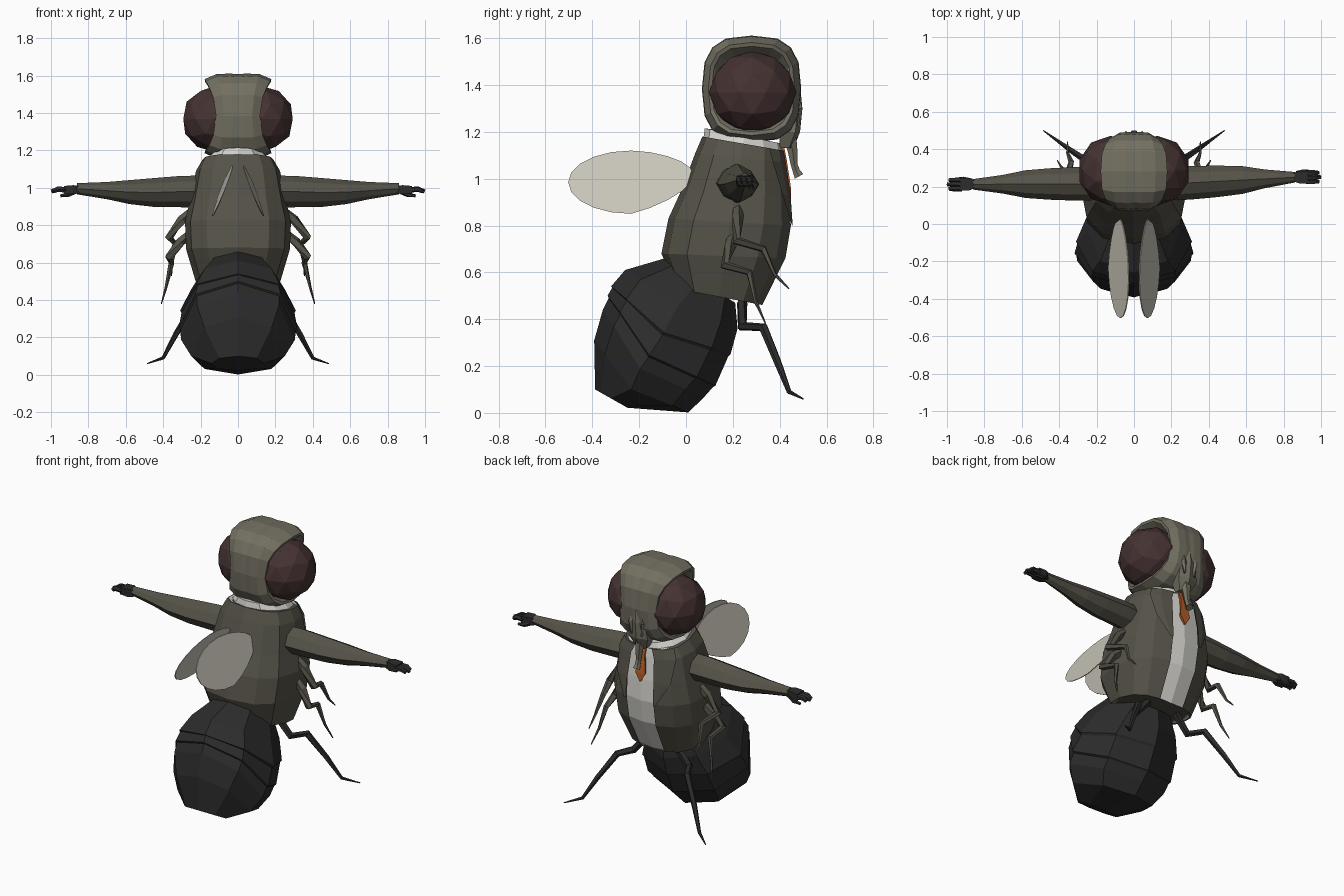
import bpy, bmesh, math
from math import sin, cos, radians, pi
from mathutils import Vector, Matrix

if "Cube" in bpy.data.objects:
    bpy.data.objects.remove(bpy.data.objects["Cube"])


def material(name, rgb):
    m = bpy.data.materials.new(name)
    m.diffuse_color = (*rgb, 1)
    m.use_nodes = True
    m.node_tree.nodes["Principled BSDF"].inputs["Base Color"].default_value = m.diffuse_color
    return m


SUIT = material("suit", (0.09, 0.085, 0.064))
SKIN = material("skin", (0.17, 0.16, 0.12))
DARK = material("dark_shell", (0.025, 0.025, 0.026))
EYE = material("eye_red", (0.06, 0.032, 0.032))
WHITE = material("shirt_white", (0.68, 0.67, 0.63))
ORANGE = material("tie_orange", (0.45, 0.11, 0.02))
WING = material("wing_grey", (0.58, 0.56, 0.48))


def finish(name, bm, mat):
    bmesh.ops.recalc_face_normals(bm, faces=bm.faces)
    me = bpy.data.meshes.new(name)
    bm.to_mesh(me)
    bm.free()
    me.materials.append(mat)
    ob = bpy.data.objects.new(name, me)
    bpy.context.collection.objects.link(ob)
    return ob


def loft(name, rings, mat, closed=True, caps=(True, True)):
    bm = bmesh.new()
    vs = [[bm.verts.new(p) for p in r] for r in rings]
    n = len(vs[0])
    for a, b in zip(vs, vs[1:]):
        for i in range(n if closed else n - 1):
            j = (i + 1) % n
            bm.faces.new((a[i], a[j], b[j], b[i]))
    for r, c in ((vs[0], caps[0]), (vs[-1], caps[1])):
        if c:
            bm.faces.new(r)
    return finish(name, bm, mat)


def spow(v, e):
    return math.copysign(abs(v) ** e, v)


def ring(back, front, w, angles, e=1.0, scale=1.0, bulge=0.0):
    """Tilted oval through a back and a front (y, z) point; angle 0 is the front."""
    b, f = Vector((0, *back)), Vector((0, *front))
    c, h = (b + f) / 2, (f - b) / 2 * scale
    axis = Vector((0, h.z, -h.y)).normalized()
    return [c + h * spow(cos(radians(a)), e) + Vector((w * scale * spow(sin(radians(a)), e), 0, 0))
            + axis * bulge * sin(radians(a)) ** 4 for a in angles]


def tube(name, path, radii, mat, n=5):
    pts = [Vector(p) for p in path]
    rings = []
    for i, p in enumerate(pts):
        d = (pts[min(i + 1, len(pts) - 1)] - pts[max(i - 1, 0)]).normalized()
        q = d.to_track_quat('Z', 'Y')
        rings.append([p + q @ Vector((radii[i] * cos(2 * pi * k / n), radii[i] * sin(2 * pi * k / n), 0))
                      for k in range(n)])
    return loft(name, rings, mat)


# abdomen: overlapping plates bent along the sides, small steps between them
octo = range(0, 360, 45)
plates = [((-.09, .66), (.21, .47), .17, .0), ((-.26, .61), (.22, .36), .25, .03),
          ((-.32, .54), (.19, .25), .31, .06), ((-.315, .535), (.18, .24), .302, .065),
          ((-.335, .50), (.125, .115), .318, .08), ((-.33, .49), (.115, .11), .308, .08),
          ((-.355, .44), (.075, .065), .305, .085), ((-.392, .31), (.01, .002), .25, .07),
          ((-.388, .10), (-.25, .022), .14, .0)]
loft("abdomen", [ring(b, f, w, octo, .96, 1, u) for b, f, w, u in plates], DARK)

# torso: closed boxy shirt inside an open jacket
BOXY = .76
torso = [((.07, 1.18), (.415, 1.12), .19), ((.04, 1.11), (.425, 1.07), .225),
         ((-.02, .95), (.445, .93), .255), ((-.075, .83), (.453, .80), .283),
         ((-.105, .68), (.43, .66), .277), ((-.04, .53), (.33, .46), .225)]
front_gap = [12, 15, 15, 13, 13, 15]
full = range(0, 360, 30)
loft("shirt", [ring(*t, full, BOXY, .965) for t in torso], WHITE)
jacket = []
for t, g in zip(torso, front_gap):
    half = [g, 38, 64, 90, 120, 150]
    jacket.append(ring(*t, half + [180] + [360 - a for a in reversed(half)], BOXY))
loft("jacket", jacket, SUIT, closed=False)

# lapels lying on the jacket front
for s, side in ((1, "right"), (-1, "left")):
    spread = [(12, 56), (14, 52), (14, 38), (13, 16)]
    loft("lapel_" + side, [ring(*t, [s * a, s * (a + b) / 2, s * b], BOXY, 1.03)
                           for t, (a, b) in zip(torso, spread)], SUIT, False, (False, False))

# shirt collar and tie
loft("collar", [ring((.075, 1.175), (.42, 1.11), .18, full),
                ring((.08, 1.215), (.41, 1.15), .14, full),
                ring((.12, 1.21), (.37, 1.15), .11, full)], WHITE, caps=(False, True))
loft("tie", [[(-w, y, z), (w, y, z), (w * .6, y - .03, z), (-w * .6, y - .03, z)]
             for w, y, z in ((.026, .42, 1.13), (.018, .43, 1.08), (.034, .447, .97), (.004, .449, .92))], ORANGE)

# head: side outline swept across, pinched between the eyes, with eye sockets
outline = []
for k in range(16):
    a = 2 * pi * k / 16
    outline.append((.212 * spow(cos(a), .68), .228 * spow(sin(a), .72), .115 + .06 * abs(sin(a)) ** 1.5))
stations = [(.6, .6), (.95, .77), (1, .80), (1.02, .87), (.66, .985), (.25, 1)]
stations = [(-s, k) for s, k in stations] + [(0, .985)] + stations[::-1]
loft("head", [[(s * x, .28 + y * k, 1.383 + z * k) for y, z, x in outline] for s, k in stations], SKIN)

# muzzle ridge and hanging proboscis
loft("muzzle", [[(-w, .40, z), (-w, y - .02, z), (0, y, z), (w, y - .02, z), (w, .40, z)]
                for w, y, z in ((.03, .485, 1.42), (.05, .497, 1.30), (.065, .487, 1.2), (.035, .46, 1.13))], SKIN)
tube("proboscis", [(0, .44, 1.19), (0, .455, 1.12), (0, .462, 1.06), (0, .472, 1.03), (0, .483, 1.01)],
     [.035, .024, .017, .018, .024], SKIN, 6)

LEGS = {
    "upper_leg": [(.24, .22, .88), (.30, .22, .83), (.37, .215, .735), (.335, .33, .70), (.355, .38, .59), (.355, .44, .53)],
    "middle_leg": [(.25, .20, .76), (.31, .19, .71), (.37, .165, .63), (.355, .27, .60), (.385, .30, .47), (.41, .34, .38)],
    "lower_leg": [(.10, .24, .47), (.19, .24, .37), (.24, .33, .365), (.33, .39, .22), (.40, .44, .09), (.485, .50, .06)]}

for s, side in ((1, "right"), (-1, "left")):
    # eye
    bm = bmesh.new()
    bmesh.ops.create_icosphere(bm, subdivisions=2, radius=.176,
                               matrix=Matrix.Translation((s * .125, .285, 1.368)) @ Matrix.Diagonal((1, 1.06, 1, 1)))
    finish("eye_" + side, bm, EYE)

    # feelers on the face
    tube("feeler_" + side, [(s * .03, .465, 1.36), (s * .04, .48, 1.30), (s * .035, .483, 1.22)],
         [.012, .018, .006], SKIN, 4)

    # sleeve: x, height centre, half depth, half height
    tip = .25 if s > 0 else .212
    sleeve = []
    for x, z, hy, hz in ((.2, .98, .088, .085), (.30, .98, .09, .084), (.45, .975, .084, .077),
                         (.58, .977, .074, .064), (.70, .985, .05, .046), (.86, .995, .028, .03)):
        y = .215 + (tip - .215) * (x - .2) / .66
        sleeve.append([(s * x, y + hy * spow(cos(pi * k / 4), 1.3), z + hz * spow(sin(pi * k / 4), 1.3))
                       for k in range(8)])
    loft("sleeve_" + side, sleeve, SUIT)

    # hand: palm, fingers and thumb
    loft("palm_" + side, [[(s * x, tip - w, .99 - h), (s * x, tip + w, .99 - h),
                           (s * x, tip + w, .99 + h), (s * x, tip - w, .99 + h)]
                          for x, w, h in ((.85, .02, .02), (.88, .032, .024), (.93, .034, .02))], DARK)
    for i in range(3):
        y = tip + (i - 1) * .023
        tube(f"finger_{i + 1}_{side}", [(s * .92, y, .99), (s * .965, y, .992), (s * (.998 - .01 * abs(i - 1)), y, .98)],
             [.016, .015, .011], DARK)
    tube("thumb_" + side, [(s * .87, tip + .02, .98), (s * .91, tip + .03, .962), (s * .95, tip + .03, .957)],
         [.014, .013, .008], DARK)

    # insect legs
    for name, path in LEGS.items():
        low = name == "lower_leg"
        tube(f"{name}_{side}", [(s * x, y, z) for x, y, z in path],
             [.022, .022, .02, .016, .010, .003] if low else [.022, .026, .022, .016, .008, .003],
             DARK if low else SUIT, 5)

    # wing: thin leaning leaf, narrow at the root
    bm = bmesh.new()
    leaf = []
    for k in range(20):
        a = 2 * pi * k / 20
        y = -.235 + .268 * cos(a)
        z = .985 + .135 * sin(a) * (1 - .25 * max(cos(a), 0)) + .03 * max(cos(a), 0)
        x = .08 - .4 * (z - .985) + .04 * (y + .235)
        leaf.append(bm.verts.new((s * x, y, z)))
    face = bm.faces.new(leaf)
    out = bmesh.ops.extrude_face_region(bm, geom=[face])
    bmesh.ops.translate(bm, vec=(s * .005, 0, 0), verts=[v for v in out["geom"] if isinstance(v, bmesh.types.BMVert)])
    finish("wing_" + side, bm, WING)
